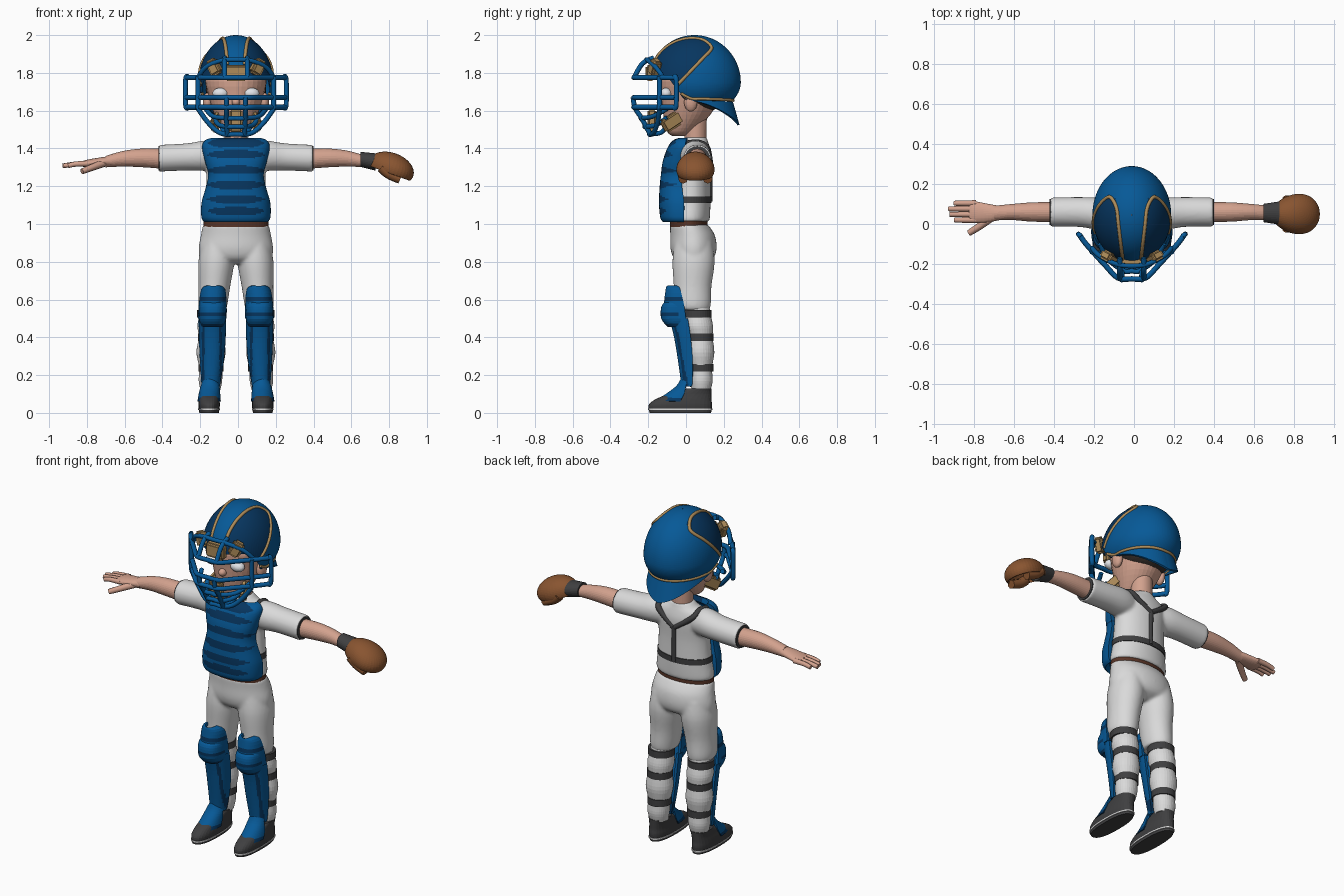
import bpy, bmesh
from math import sin, cos, pi, sqrt, asin, radians
from mathutils import Vector, Matrix

if "Cube" in bpy.data.objects:
    bpy.data.objects.remove(bpy.data.objects["Cube"])
MIDDLE = -.011  # the body's centre line; the mitt reaches further than the bare hand
parts = []

def material(name, *rgb):
    m = bpy.data.materials.new(name)
    m.use_nodes = True
    m.diffuse_color = (*rgb, 1)
    m.node_tree.nodes["Principled BSDF"].inputs["Base Color"].default_value = (*rgb, 1)
    return m

BLUE, NAVY = material("blue", .002, .1, .31), material("navy", .002, .036, .115)
TAN, SKIN = material("tan", .42, .26, .1), material("skin", .65, .36, .27)
CLOTH, DARK = material("white cloth", .7, .7, .7), material("charcoal", .05, .05, .052)
LEATHER, BELT = material("leather", .25, .09, .03), material("belt brown", .1, .035, .02)
EYE, HAIR = material("eye white", .8, .82, .85), material("hair", .04, .03, .025)

def place(name, data, mats):
    ob = bpy.data.objects.new(name, data)
    ob.location.x = MIDDLE
    bpy.context.collection.objects.link(ob)
    for m in mats:
        data.materials.append(m)
    return ob

def finish(name, bm, mats, rule=None):
    bmesh.ops.recalc_face_normals(bm, faces=bm.faces[:])
    for f in bm.faces:
        f.material_index = rule(f.calc_center_median()) if rule else 0
    me = bpy.data.meshes.new(name)
    bm.to_mesh(me)
    bm.free()
    parts.append(place(name, me, mats))
    return parts[-1]

def sheet(name, grid, mats, rule=None, closed=True, caps=True, thick=0):
    bm = bmesh.new()
    vs = [[bm.verts.new(p) for p in row] for row in grid]
    n = len(vs[0])
    for a, b in zip(vs, vs[1:]):
        for i in range(n if closed else n - 1):
            bm.faces.new((a[i], a[(i + 1) % n], b[(i + 1) % n], b[i]))
    for row in (vs[0], vs[-1]) if caps else ():
        bm.faces.new(row)
    ob = finish(name, bm, mats, rule)
    if thick:
        m = ob.modifiers.new("thickness", "SOLIDIFY")
        m.thickness, m.offset = thick, 0
    return ob

def smooth_rows(rows, steps=4):
    # Catmull-Rom through the given rows
    rows = [Vector(r) for r in rows]
    out = []
    for i in range(len(rows) - 1):
        p0, p1, p2, p3 = rows[max(i - 1, 0)], rows[i], rows[i + 1], rows[min(i + 2, len(rows) - 1)]
        for t in (k / steps for k in range(steps)):
            out.append(p1 + (p2 - p0) * (t / 2) + (p0 * 2 - p1 * 5 + p2 * 4 - p3) * (t * t / 2)
                       + (p1 * 3 - p0 - p2 * 3 + p3) * (t ** 3 / 2))
    return out + [rows[-1]]

def loft(name, rows, *mats, axis="Z", n=32, p=2, side=1, shell=0, steps=4, rule=None):
    """Rows are (position, centre, centre, radius, radius); shell makes a front half of that thickness."""
    def power(v):
        return (1 if v >= 0 else -1) * abs(v) ** (2 / p)
    turns = [pi * i / (n - 1) - pi / 2 if shell else 2 * pi * i / n for i in range(n)]
    grid = []
    for t, c1, c2, r1, r2 in smooth_rows(rows, steps):
        ring = [(c1 + r1 * power(sin(a)), c2 - r2 * power(cos(a))) for a in turns]
        grid.append([(side * u, v, t) if axis == "Z" else (side * t, u, v) for u, v in ring])
    return sheet(name, grid, mats, rule, not shell, not shell, shell)

def ball(name, loc, size, mat):
    bm = bmesh.new()
    bmesh.ops.create_uvsphere(bm, u_segments=32, v_segments=20, radius=1)
    bm.transform(Matrix.Translation(loc) @ Matrix.Diagonal((*size, 1)))
    finish(name, bm, [mat])

def pad(name, loc, size, rot=(0, 0, 0)):
    bm = bmesh.new()
    bmesh.ops.create_cube(bm, size=1, matrix=Matrix.Diagonal((*size, 1)))
    bmesh.ops.bevel(bm, geom=bm.edges[:], offset=.012, segments=3, affect="EDGES")
    ob = finish(name, bm, [TAN])
    ob.location, ob.rotation_euler = Vector(loc) + ob.location, rot

def tube(name, pts, r, mat, taper=1):
    cu = bpy.data.curves.new(name, "CURVE")
    cu.dimensions, cu.bevel_depth, cu.bevel_resolution, cu.use_fill_caps = "3D", r, 2, True
    sp = cu.splines.new("POLY")
    pts = smooth_rows(pts)
    sp.points.add(len(pts) - 1)
    for i, (q, co) in enumerate(zip(sp.points, pts)):
        q.co, q.radius = (*co, 1), 1 + (taper - 1) * i / len(pts)
    sp.use_smooth = True
    place(name, cu, [mat])

def both(pts):
    # Left half path ending at the middle, continued on the right
    return pts + [(-x, y, z) for x, y, z in reversed(pts) if x > 0]

def fuse(name, obs):
    # One seamless garment from overlapping pieces
    bm = bmesh.new()
    for o in obs:
        bm.from_mesh(o.data)
        parts.remove(o)
        bpy.data.objects.remove(o)
    ob = finish(name, bm, [CLOTH])
    m = ob.modifiers.new("blend", "REMESH")
    m.mode, m.voxel_size, m.use_smooth_shade = "VOXEL", .009, True
    ob.modifiers.new("soften", "SMOOTH").iterations = 6

# Torso and head
shirt = [loft("jersey", [(1.012, 0, .02, .168, .1), (1.03, 0, .02, .178, .106), (1.12, 0, .025, .165, .105),
                         (1.25, 0, .03, .156, .1), (1.36, 0, .04, .16, .095), (1.41, 0, .045, .145, .08),
                         (1.44, 0, .05, .09, .065), (1.46, 0, .05, .065, .06)], CLOTH, n=48)]
trousers = [loft("hips", [(.998, 0, .015, .174, .101), (.94, 0, .035, .186, .118), (.87, 0, .04, .197, .122),
                          (.82, 0, .04, .185, .105), (.79, 0, .035, .12, .06)], CLOTH, n=48)]
loft("belt", [(.985, 0, .015, .172, .1), (1.016, 0, .015, .172, .1)], BELT, n=48)
loft("neck", [(1.4, 0, .05, .06, .058), (1.56, 0, .05, .06, .06)], SKIN)
loft("head", [(1.465, 0, -.04, .03, .03), (1.49, 0, -.03, .07, .07), (1.58, 0, .005, .115, .125),
              (1.68, 0, .025, .145, .155), (1.78, 0, .04, .16, .17), (1.9, 0, .04, .09, .1)], SKIN)
ball("hair", (0, .08, 1.71), (.16, .145, .12), HAIR)
ball("nose", (0, -.13, 1.645), (.022, .025, .022), SKIN)

for s, word in ((1, "left_"), (-1, "right_")):
    ball(word + "eye", (s * .082, -.105, 1.692), (.042, .032, .029), EYE)
    ball(word + "ear", (s * .15, .025, 1.645), (.025, .035, .05), SKIN)
    # Arms
    shirt.append(loft("sleeve", [(.08, .05, 1.36, .06, .07), (.16, .05, 1.362, .08, .08), (.26, .06, 1.355, .075, .072),
                                 (.408, .06, 1.348, .073, .071)], CLOTH, axis="X", side=s))
    loft(word + "sleeve_opening", [(.39, .06, 1.348, .066, .064), (.411, .06, 1.348, .066, .064)], DARK, axis="X", side=s)
    loft(word + "forearm", [(.38, .06, 1.345, .05, .053), (.5, .06, 1.35, .048, .049), (.6, .06, 1.345, .04, .041),
                            (.69, .055, 1.33, .036, .03)], SKIN, axis="X", side=s)
    # Legs
    trousers.append(loft("leg", [(.9, .1, .04, .08, .1), (.8, .104, .04, .095, .112), (.67, .114, .035, .084, .1),
                                 (.58, .122, .035, .078, .097), (.545, .122, .04, .07, .085)], CLOTH, side=s))
    loft(word + "calf", [(.56, .125, .05, .065, .075), (.52, .127, .06, .066, .07), (.46, .13, .067, .074, .076),
                         (.4, .13, .075, .067, .066), (.32, .132, .077, .077, .073), (.24, .132, .08, .063, .058),
                         (.17, .135, .082, .062, .059), (.12, .135, .08, .052, .05)], CLOTH, side=s)
    for z, y, r in ((.525, .06, .074), (.4, .075, .071), (.238, .08, .066)):
        loft(word + "leg_strap", [(z - .02, .131, y, r, r), (z + .02, .131, y, r, r)], DARK, side=s)
    loft(word + "shoe", [(0, .142, -.03, .052, .163), (.04, .142, -.03, .057, .168), (.07, .142, -.015, .055, .15),
                         (.1, .14, .02, .052, .115), (.13, .138, .065, .053, .07)], DARK, side=s, p=2.4)
    loft(word + "shoe_trim", [(.014, .142, -.03, .058, .17), (.022, .142, -.03, .058, .17)], CLOTH, side=s, p=2.4)
    # Shin guards
    loft(word + "thigh_guard", [(.668, .12, -.045, .03, .05), (.65, .12, -.03, .056, .07), (.57, .123, -.01, .066, .098),
                                (.5, .125, 0, .068, .09)], BLUE, NAVY, side=s, shell=.016, p=2.3,
         rule=lambda c: int(.59 < c.z < .612))
    loft(word + "knee_guard", [(.585, .124, -.04, .055, .06), (.56, .124, -.035, .063, .088), (.5, .124, -.03, .064, .093),
                               (.46, .124, -.03, .05, .06)], BLUE, NAVY, side=s, shell=.016, p=2.5,
         rule=lambda c: int(.51 < c.z < .53 or c.z < .475))
    loft(word + "shin_guard", [(.5, .125, .01, .064, .09), (.4, .125, .025, .063, .08), (.28, .127, .035, .056, .07),
                               (.17, .132, .035, .044, .055), (.14, .134, .03, .04, .05)], BLUE, NAVY, side=s, shell=.016,
         p=2.3, rule=lambda c: int(.035 < abs(abs(c.x) - .127) < .046))
    loft(word + "instep_guard", [(.18, .136, .01, .028, .03), (.14, .137, 0, .043, .045), (.1, .14, -.01, .05, .085),
                                 (.06, .142, -.03, .055, .125)], BLUE, NAVY, side=s, shell=.014, rule=lambda c: int(c.z < .08))
    # Mask padding and back harness
    pad(word + "brow_pad", (s * .115, -.165, 1.83), (.065, .05, .09), (0, s * .5, s * .5))
    pad(word + "jaw_pad", (s * .1, -.07, 1.545), (.04, .13, .075), (.55, 0, s * .4))
    tube(word + "shoulder_strap", [(0, .128, 1.32), (s * .08, .12, 1.375), (s * .12, .108, 1.41), (s * .125, .06, 1.432),
                                   (s * .13, -.02, 1.422)], .016, DARK)
fuse("jersey", shirt)
fuse("trousers", trousers)
tube("back_strap", [(0, .128, 1.33), (0, .124, 1.23), (0, .124, 1.12)], .016, DARK)
loft("waist_strap", [(1.112, 0, .025, .168, .109), (1.145, 0, .026, .166, .109)], DARK, n=48)
pad("forehead_pad", (0, -.19, 1.8), (.12, .05, .085))
pad("chin_pad", (0, -.18, 1.545), (.07, .05, .13))

# Bare right hand
loft("right_palm", [(.66, .055, 1.332, .035, .028), (.72, .055, 1.328, .046, .024), (.79, .06, 1.32, .054, .02),
                    (.815, .06, 1.318, .048, .013)], SKIN, axis="X", side=-1)
for i, tip in enumerate((.888, .912, .918, .89)):
    y = .02 + .028 * i
    tube("right_finger", [(-.78, y, 1.32), (-.85, y, 1.317), (-tip, y, 1.308)], .0155, SKIN, .75)
tube("right_thumb", [(-.7, .035, 1.322), (-.76, -.01, 1.3), (-.815, -.045, 1.278)], .021, SKIN, .7)

# Catching mitt: a ball with its underside pushed in
loft("mitt_cuff", [(.66, .055, 1.342, .046, .04), (.74, .055, 1.328, .058, .046)], DARK, axis="X")
bm = bmesh.new()
bmesh.ops.create_uvsphere(bm, u_segments=40, v_segments=28, radius=1)
for v in bm.verts:
    if v.co.z < -.4:
        v.co.z = -.4 + 1.6 * (-.4 - v.co.z)
    v.co.y *= 1 + .15 * v.co.x
bm.transform(Matrix.Translation((.821, .05, 1.295)) @ Matrix.Rotation(.35, 4, "Y") @ Matrix.Diagonal((.125, .1, .082, 1)))
finish("catching_mitt", bm, [LEATHER])
for y in (-.015, .115):
    tube("mitt_heel", [(.77, y, 1.3), (.81, y, 1.265), (.87, y, 1.238)], .028, LEATHER, .9)

# Chest protector with dark lens-shaped seams
seams = (1.07, 1.13, 1.205, 1.285, 1.365, 1.42)
loft("chest_protector", [(1.02, 0, -.01, .155, .1), (1.04, 0, -.01, .168, .112), (1.11, 0, -.01, .167, .118),
                         (1.19, 0, -.02, .145, .105), (1.26, 0, -.025, .132, .093), (1.33, 0, -.02, .148, .088),
                         (1.4, 0, -.005, .164, .078), (1.43, 0, 0, .155, .06), (1.44, 0, .008, .13, .045)],
     BLUE, NAVY, n=64, shell=.03, p=2.7, steps=10,
     rule=lambda c: int(any(abs(c.z - k) < .021 * (1 - (c.x / .145) ** 4) for k in seams)))

# Helmet: an ellipsoid cut by a rim that dips behind the face
C, RX, RY = Vector((0, .045, 1.75)), .197, .245
def rise(z):
    return .25 if z > C.z else .17
def rim(a):
    a = abs((a + pi) % (2 * pi) - pi)
    t = min(max((a - radians(48)) / radians(34), 0), 1)
    return 1.79 - .13 * t * t * (3 - 2 * t) - .02 * max(0, a / pi - .5)
def dome(a, z, k=1):
    r = k * sqrt(max(0, 1 - ((z - C.z) / rise(z)) ** 2))
    return Vector((RX * r * sin(a), C.y - RY * r * cos(a), z))
def inner(y):
    return .045 + .12 * (y + .18)
def edge(z):
    return min(.13, -.06 + .95 * (z - 1.72))

columns = []
for a in (2 * pi * i / 128 for i in range(128)):
    low = asin((rim(a) - C.z) / rise(rim(a)))
    lats = [low + (pi / 2 - .01 - low) * j / 48 for j in range(49)]
    columns.append([dome(a, C.z + sin(b) * rise(C.z + b)) for b in lats])
sheet("helmet", list(zip(*columns)), [BLUE, NAVY], lambda c: int(abs(c.x) > inner(c.y) and c.y < edge(c.z)), caps=False)
angles = [radians(72 + 216 * i / 64) for i in range(65)]
flare = [sin((a - radians(72)) / radians(216) * pi / 1) ** 2 * (1 - abs(a - pi) / radians(216)) for a in angles]
sheet("helmet_brim", [[dome(a, rim(a), 1 + .17 * w * k) - Vector((0, 0, .006 + .12 * w * k)) for a, w in zip(angles, flare)]
                      for k in (0, .5, 1)], [BLUE], closed=False, caps=False, thick=.012)
tube("brim_piping", [dome(a, rim(a) + .004, 1.01) for a in angles[::4]], .008, TAN)
seam = [(inner(y), y, C.z + .25 * sqrt(1 - (inner(y) / RX) ** 2 - ((y - C.y) / RY) ** 2)) for y in (-.175, -.14, -.08, 0, .08)]
seam += [(RX * sqrt(1 - ((edge(z) - C.y) / RY) ** 2 - ((z - C.z) / rise(z)) ** 2), edge(z), z)
         for z in (1.945, 1.92, 1.88, 1.83, 1.78, 1.735)]

# Face cage
for z in (1.775, 1.67, 1.618):
    tube("cage_bar", both([(.262, -.055, z), (.225, -.105, z), (.13, -.21, z), (.07, -.27, z), (0, -.275, z)]), .0135, BLUE)
tube("cage_brow", both([(.2, -.12, 1.775), (.16, -.16, 1.83), (.08, -.2, 1.865), (0, -.21, 1.87)]), .0125, BLUE)
for z, x, y in ((1.56, .16, -.235), (1.515, .12, -.215), (1.475, .08, -.19)):
    tube("cage_chin_bar", both([(x, -.1, z + .05), (x * .75, y + .06, z + .01), (.04, y, z), (0, y, z)]), .0125, BLUE)
cage_sides = {"end": [(.255, -.062, 1.782), (.266, -.052, 1.765), (.266, -.052, 1.63), (.255, -.062, 1.612)],
              "side_post": [(.2, -.14, 1.78), (.2, -.14, 1.61)],
              "jaw": [(.2, -.14, 1.61), (.15, -.15, 1.54), (.09, -.17, 1.485), (.03, -.19, 1.472)],
              "upright": [(.06, -.17, 1.88), (.06, -.23, 1.85), (.06, -.275, 1.775)],
              "front_post": [(.05, -.28, 1.67), (.05, -.27, 1.615), (.05, -.235, 1.56), (.045, -.19, 1.475)]}
for s in (1, -1):
    tube("panel_piping", [(s * x, y, z) for x, y, z in seam], .0095, TAN)
    for name, path in cage_sides.items():
        tube("cage_" + name, [(s * x, y, z) for x, y, z in path], .013, BLUE)

# Smooth shading with crisp edges
for ob in bpy.context.view_layer.objects:
    ob.select_set(ob in parts)
bpy.context.view_layer.objects.active = parts[0]
bpy.ops.object.shade_smooth_by_angle(angle=radians(40))
